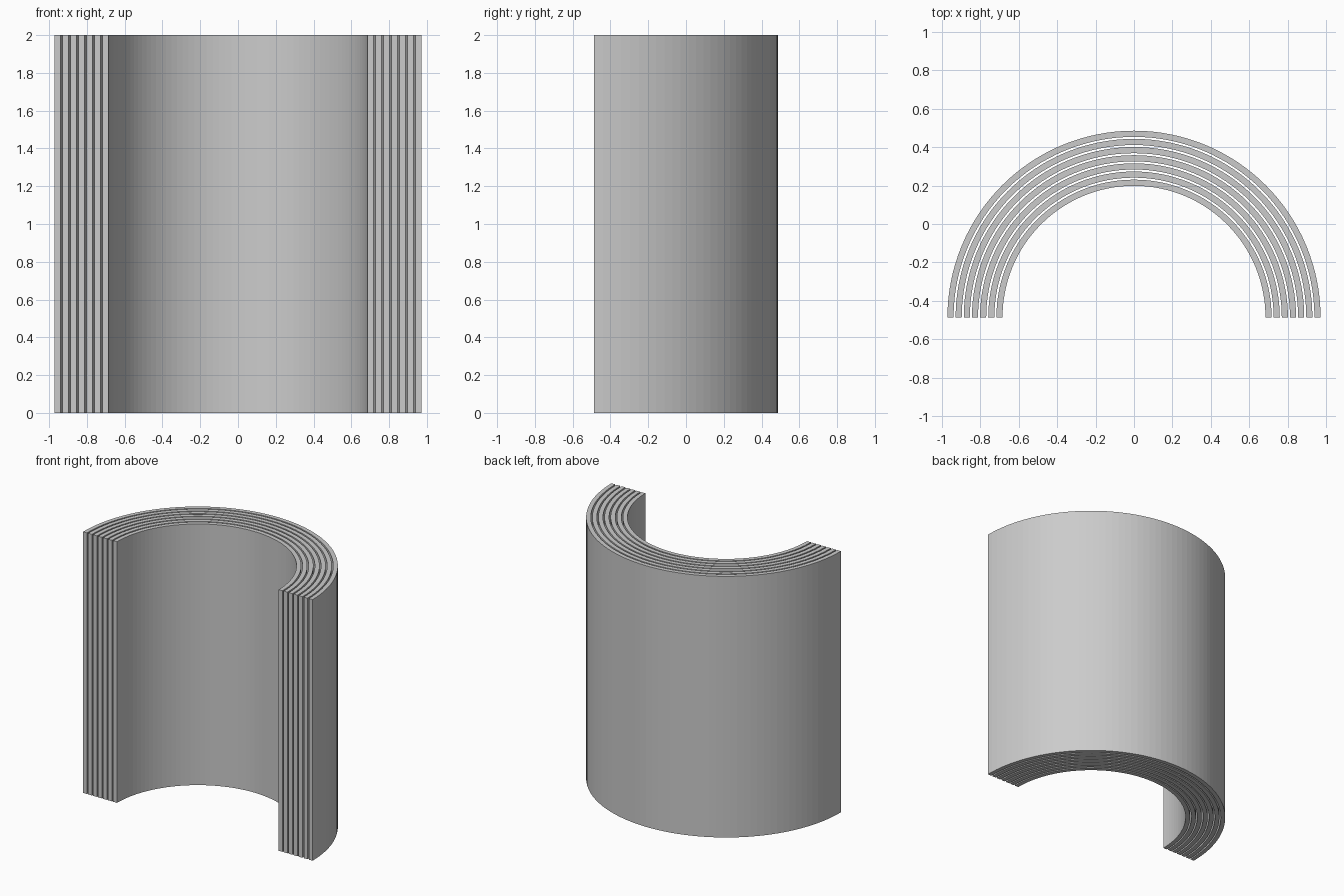
import bpy
import bmesh
from math import pi, cos, sin

cube = bpy.data.objects.get("Cube")
if cube:
    bpy.data.objects.remove(cube, do_unlink=True)

OUTER, PITCH, THICK = 0.972, 0.0425, 0.032
HEIGHT, SHELLS, SEGMENTS = 2.0, 7, 64

grey = bpy.data.materials.new("light grey")
grey.use_nodes = True
colour = (0.6, 0.6, 0.6, 1)
grey.diffuse_color = colour
grey.node_tree.nodes["Principled BSDF"].inputs["Base Color"].default_value = colour


def half_shell(name, outer, inner):
    """Half tube, open to the front, swept from a radial rectangle."""
    bm = bmesh.new()
    rings = []
    for i in range(SEGMENTS + 1):
        a = pi * i / SEGMENTS
        section = [(inner, 0), (outer, 0), (outer, HEIGHT), (inner, HEIGHT)]
        rings.append([bm.verts.new((r * cos(a), r * sin(a) - OUTER / 2, z))
                      for r, z in section])
    for a, b in zip(rings, rings[1:]):
        for k in range(4):
            n = (k + 1) % 4
            bm.faces.new((a[k], a[n], b[n], b[k]))
    # flat ends facing the front
    bm.faces.new(rings[0])
    bm.faces.new(rings[-1])
    bmesh.ops.recalc_face_normals(bm, faces=bm.faces)
    mesh = bpy.data.meshes.new(name)
    bm.to_mesh(mesh)
    bm.free()
    mesh.materials.append(grey)
    obj = bpy.data.objects.new(name, mesh)
    bpy.context.collection.objects.link(obj)


# nested shells with narrow open gaps between them
for s in range(SHELLS):
    radius = OUTER - s * PITCH
    half_shell(f"curved_layer_{s + 1}", radius, radius - THICK)
